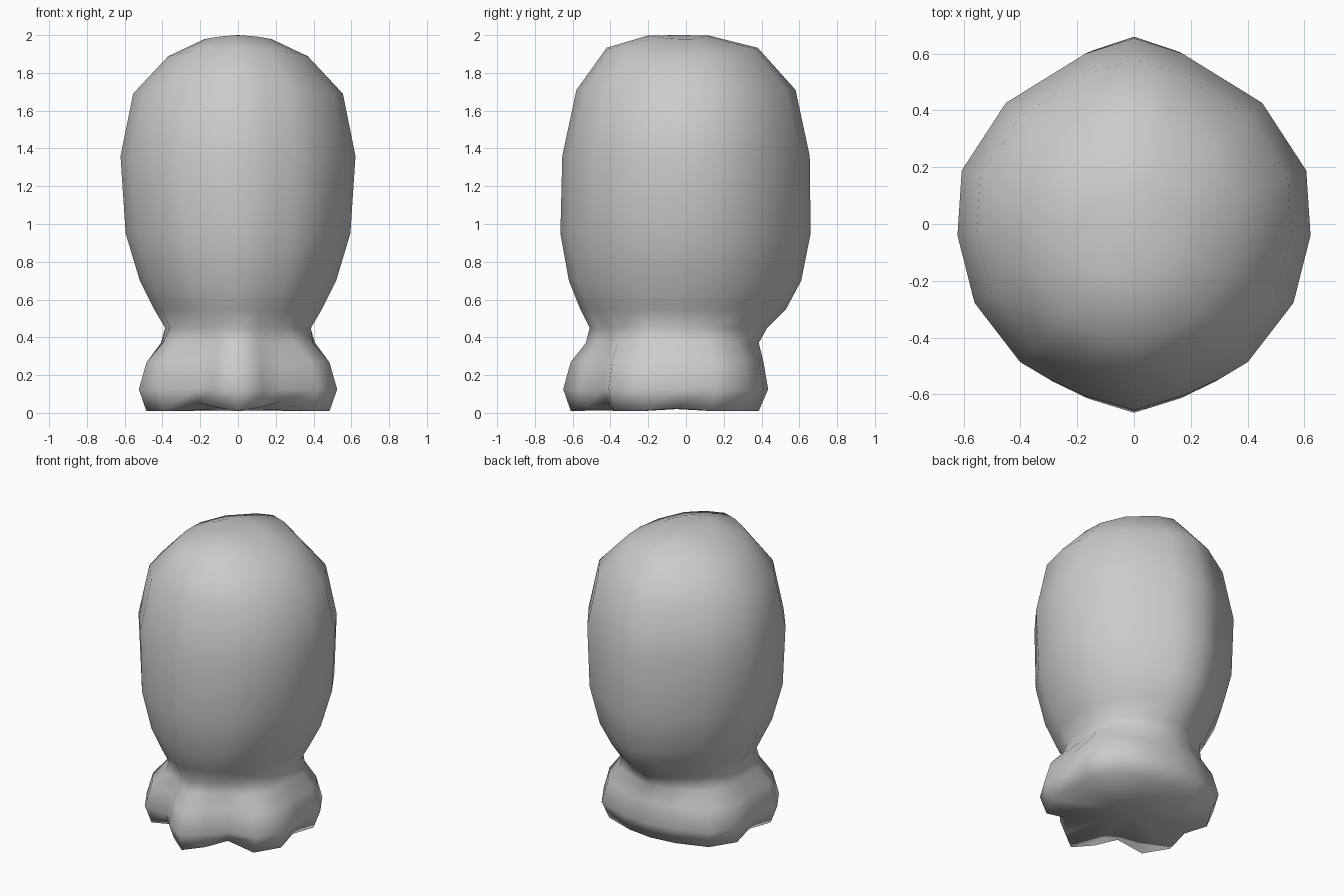
import bpy
import bmesh

if "Cube" in bpy.data.objects:
    bpy.data.objects.remove(bpy.data.objects["Cube"])

# Half cross-sections, front centre to back centre (x, y)
BODY = [(0, -.66), (.17, -.61), (.30, -.55), (.40, -.49), (.56, -.28),
        (.62, -.04), (.605, .19), (.45, .43), (.17, .605), (0, .66)]
FOOT = [(0, -.65), (.13, -.56), (.23, -.44), (.42, -.41), (.525, -.24),
        (.485, -.05), (.52, .15), (.41, .33), (.19, .41), (0, .435)]


def normalise(sec):
    mx = max(p[0] for p in sec)
    return [(x / mx, y / (-sec[0][1] if y < 0 else sec[-1][1])) for x, y in sec]


BODY, FOOT = normalise(BODY), normalise(FOOT)

# z, half width, front depth, back depth, foot blend, drop at the sides
RINGS = [
    (.010, .485, .61, .385, 1, 0),
    (.125, .525, .65, .435, 1, 0),
    (.270, .488, .61, .410, .9, 0),
    (.370, .415, .53, .385, .55, 0),
    (.450, .392, .51, .430, .2, 0),
    (.550, .445, .56, .530, 0, 0),
    (.700, .520, .62, .610, 0, 0),
    (.950, .595, .665, .66, 0, 0),
    (1.36, .622, .655, .655, 0, 0),
    (1.71, .555, .58, .58, 0, .02),
    (1.933, .37, .42, .38, 0, .045),
    (1.998, .18, .20, .12, 0, .02),
]


def ring_points(index):
    z, wide, front, back, t, drop = RINGS[index]
    half = []
    for i, (b, f) in enumerate(zip(BODY, FOOT)):
        x = b[0] + (f[0] - b[0]) * t
        y = b[1] + (f[1] - b[1]) * t
        lift = {1: .02, 2: .045, 5: .015}.get(i, 0) if index == 0 else 0
        half.append((x * wide, y * (front if y < 0 else back), z + lift - drop * x * x))
    return half + [(-x, y, h) for x, y, h in half[-2:0:-1]]


# Egg-shaped body flowing into a lobed foot, lofted ring by ring
bm = bmesh.new()
loops = [[bm.verts.new(p) for p in ring_points(i)] for i in range(len(RINGS))]
n = len(loops[0])
for low, high in zip(loops, loops[1:]):
    for i in range(n):
        j = (i + 1) % n
        bm.faces.new((low[i], low[j], high[j], high[i]))

# Underside and crown caps
for loop, centre in ((loops[0], (0, -.05, .02)), (loops[-1], (0, -.04, 2.0))):
    c = bm.verts.new(centre)
    for i in range(n):
        bm.faces.new((loop[i], loop[(i + 1) % n], c))
bmesh.ops.recalc_face_normals(bm, faces=bm.faces)
mesh = bpy.data.meshes.new("body_with_lobed_foot")
bm.to_mesh(mesh)
bm.free()
mesh.shade_smooth()
obj = bpy.data.objects.new("body_with_lobed_foot", mesh)
bpy.context.collection.objects.link(obj)
